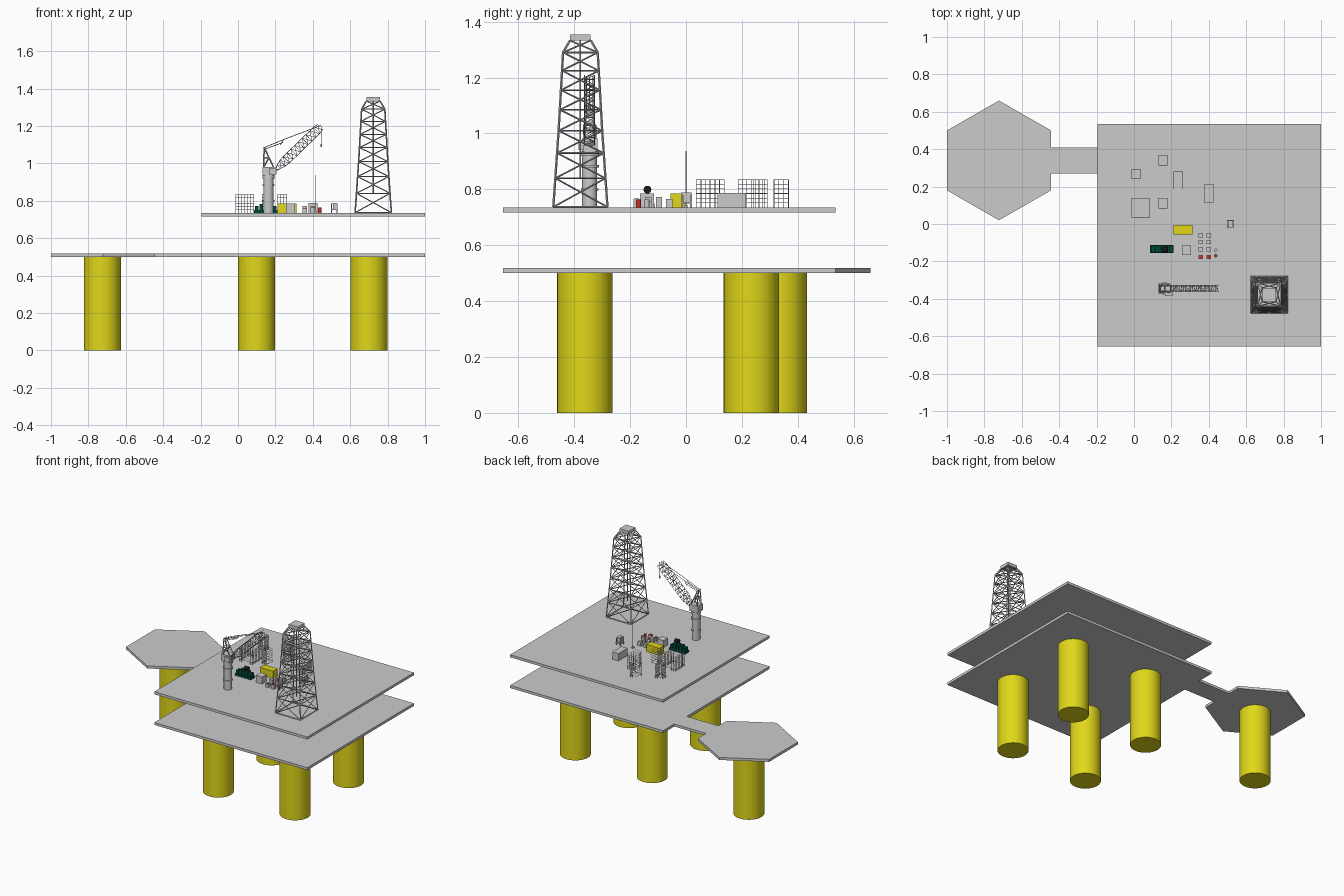
import bpy, bmesh, math
from mathutils import Vector

if "Cube" in bpy.data.objects:
    bpy.data.objects.remove(bpy.data.objects["Cube"])

def material(name, c):
    m = bpy.data.materials.new(name)
    m.diffuse_color = (*c, 1)
    m.use_nodes = True
    m.node_tree.nodes["Principled BSDF"].inputs["Base Color"].default_value = m.diffuse_color
    return m

YELLOW = material("yellow", (0.75, 0.68, 0.01))
GREEN = material("dark_green", (0.0, 0.07, 0.045))
BLACK = material("black", (0.01, 0.01, 0.01))
RED = material("red", (0.6, 0.03, 0.02))
DECK = 0.735

def finish(name, bm, mat=None, smooth=False):
    me = bpy.data.meshes.new(name)
    bmesh.ops.recalc_face_normals(bm, faces=bm.faces)
    bm.to_mesh(me)
    bm.free()
    ob = bpy.data.objects.new(name, me)
    bpy.context.collection.objects.link(ob)
    if mat:
        me.materials.append(mat)
    if smooth:
        bpy.context.view_layer.objects.active = ob
        ob.select_set(True)
        bpy.ops.object.shade_smooth_by_angle(angle=math.radians(35))
        ob.select_set(False)
    return ob

def add_box(bm, lo, hi):
    vs = bmesh.ops.create_cube(bm, size=1)["verts"]
    for v in vs:
        v.co = Vector([(a + b) / 2 + c * (b - a) for a, b, c in zip(lo, hi, v.co)])

def box(name, x0, x1, y0, y1, z0, z1, mat=None):
    bm = bmesh.new()
    add_box(bm, (x0, y0, z0), (x1, y1, z1))
    return finish(name, bm, mat)

def add_rod(bm, a, b, r, n=4):
    a, b = Vector(a), Vector(b)
    d = b - a
    vs = bmesh.ops.create_cone(bm, cap_ends=True, segments=n, radius1=r, radius2=r, depth=d.length)["verts"]
    q = Vector((0, 0, 1)).rotation_difference(d)
    for v in vs:
        v.co = q @ v.co + (a + b) / 2

def rods(name, pairs, r, n=4, mat=None, smooth=False):
    bm = bmesh.new()
    for a, b in pairs:
        add_rod(bm, a, b, r, n)
    return finish(name, bm, mat, smooth)

def prism(name, pts, z0, z1):
    bm = bmesh.new()
    f = bm.faces.new([bm.verts.new((x, y, z0)) for x, y in pts])
    g = bmesh.ops.extrude_face_region(bm, geom=[f])["geom"]
    bmesh.ops.translate(bm, vec=(0, 0, z1 - z0), verts=[v for v in g if isinstance(v, bmesh.types.BMVert)])
    return finish(name, bm)

# Decks: square upper, lower joined to a hexagonal landing by a bridge
box("upper_deck", -0.195, 1.0, -0.655, 0.535, 0.717, DECK)
prism("lower_deck", [(-0.195, -0.655), (1, -0.655), (1, 0.535), (-0.195, 0.535), (-0.195, 0.41),
      (-0.443, 0.41), (-0.443, 0.5), (-0.722, 0.66), (-1, 0.5), (-1, 0.18), (-0.722, 0.02),
      (-0.443, 0.18), (-0.443, 0.27), (-0.195, 0.27)], 0.5, 0.518)

# Legs
for i, (x, y) in enumerate([(0.1, -0.362), (0.7, -0.362), (0.1, 0.234), (0.7, 0.234), (-0.725, 0.334)]):
    rods(f"leg_{i+1}", [((x, y, 0), (x, y, 0.5))], 0.099, 48, YELLOW, True)

# Derrick: tapering four-sided lattice
DX, DY = 0.723, -0.378
def half(z):
    prof = [(DECK, 0.097), (1.01, 0.078), (1.29, 0.062), (1.335, 0.036)]
    for (z0, w0), (z1, w1) in zip(prof, prof[1:]):
        if z <= z1:
            return w0 + (w1 - w0) * (z - z0) / (z1 - z0)
    return prof[-1][1]

def ring(z):
    w = half(z)
    return [Vector((DX + sx * w, DY + sy * w, z)) for sx, sy in [(-1, -1), (1, -1), (1, 1), (-1, 1)]]

levels = [0.737, 0.84, 0.93, 1.01, 1.085, 1.155, 1.225, 1.29, 1.333]
legs, braces = [], []
for z0, z1 in zip(levels, levels[1:]):
    a, b = ring(z0), ring(z1)
    for i in range(4):
        j = (i + 1) % 4
        legs.append((a[i], b[i]))
        braces += [(a[i], a[j]), (a[i], b[j]), (a[j], b[i])]
rods("derrick_legs", legs, 0.0042)
rods("derrick_braces", braces, 0.003)
box("derrick_crown", DX - 0.037, DX + 0.037, DY - 0.037, DY + 0.037, 1.332, 1.355)
rods("drill_pipe", [((DX, DY, 0.84), (DX, DY, 1.335))], 0.003, 8)

# Crane: pedestal, cab, A-frame, lattice boom, stays, hook
CX, CY = 0.163, -0.345
bm = bmesh.new()
for z0, z1, r in [(DECK, 0.93, 0.027), (0.795, 0.803, 0.031), (0.878, 0.888, 0.033), (0.92, 0.935, 0.033)]:
    add_rod(bm, (CX, CY, z0), (CX, CY, z1), r, 24)
finish("crane_pedestal", bm, None, True)
bm = bmesh.new()
add_box(bm, (0.13, CY - 0.028, 0.935), (0.195, CY + 0.028, 0.982))
add_box(bm, (0.165, CY - 0.04, 0.94), (0.205, CY - 0.02, 0.975))
finish("crane_cab", bm)
frame = []
for s in (-0.02, 0.02):
    y = CY + s
    top = (0.14, CY + s * 0.6, 1.085)
    frame += [((0.137, y, 0.98), top), ((0.19, y, 0.98), top), ((0.137, y, 1.03), (0.167, y, 1.03)),
              ((0.137, y, 0.98), (0.165, y, 1.03))]
for x, z in [(0.137, 1.03), (0.165, 1.03), (0.14, 1.085)]:
    frame.append(((x, CY - 0.02, z), (x, CY + 0.02, z)))
rods("crane_frame", frame, 0.004)
A, B = Vector((0.198, CY, 0.962)), Vector((0.44, CY, 1.195))
up = Vector((-0.69, 0, 0.72))
N = 12
def section(t):
    h = 0.004 + 0.02 * min(1, t * 5, (1.15 - t) * 5)
    c = A.lerp(B, t)
    return [c + up * (h * u) + Vector((0, 0.018 * v, 0)) for u, v in [(-1, -1), (1, -1), (1, 1), (-1, 1)]]
chords, lace = [], []
for k in range(N):
    a, b = section(k / N), section((k + 1) / N)
    for i in range(4):
        j = (i + 1) % 4
        chords.append((a[i], b[i]))
        lace += [(a[i], a[j]), (a[i], b[j]) if k % 2 else (a[j], b[i])]
rods("boom_chords", chords, 0.0018)
rods("boom_lacing", lace, 0.0013)
stays = []
for s in (-0.012, 0.012):
    y = CY + s
    stays += [((0.14, y, 1.085), (0.245, y, 1.128)), ((0.245, y, 1.128), (0.443, y, 1.203)),
              ((0.14, y, 1.075), (0.24, y, 1.112)), ((0.245, y, 1.128), (0.225, y, 1.10))]
rods("boom_stays", stays, 0.002)
rods("hook_line", [((0.445, CY, 1.2), (0.445, CY, 1.1))], 0.0018)
rods("hook_block", [((0.445, CY, 1.105), (0.445, CY, 1.088))], 0.005, 8)

# Generator with ribs and a dark drum on top
bm = bmesh.new()
add_box(bm, (0.085, -0.156, DECK), (0.21, -0.112, 0.75))
for i in range(5):
    x = 0.09 + i * 0.024
    add_box(bm, (x, -0.152, 0.75), (x + 0.019, -0.116, 0.782 if i % 4 else 0.772))
finish("generator", bm, GREEN)
rods("generator_drum", [((0.15, -0.138, 0.799), (0.18, -0.138, 0.799))], 0.014, 16, BLACK, True)

# Containers and cabins
box("yellow_container", 0.21, 0.312, -0.055, -0.005, DECK, 0.786, YELLOW)
box("grey_cabin", 0.256, 0.304, -0.165, -0.115, DECK, 0.785)
box("long_container", 0.377, 0.425, 0.113, 0.215, DECK, 0.787)
bm = bmesh.new()
add_box(bm, (0.498, -0.018, 0.75), (0.535, 0.022, 0.755))
add_box(bm, (0.505, -0.018, 0.78), (0.53, 0.02, 0.788))
for x in (0.5, 0.53):
    for y in (-0.015, 0.018):
        add_box(bm, (x - 0.003, y - 0.003, DECK), (x + 0.003, y + 0.003, 0.785))
add_box(bm, (0.508, -0.01, 0.755), (0.526, 0.014, 0.78))
finish("tank_skid", bm)
rods("mast", [((0.415, 0, DECK), (0.415, 0, 0.937))], 0.0017, 6)
box("mast_base", 0.408, 0.422, -0.007, 0.007, DECK, 0.742)

# Stacked supplies
for r, y in enumerate([-0.06, -0.097, -0.135, -0.177]):
    for c, x in enumerate([0.357, 0.4]):
        h = 0.022 + 0.008 * ((r + c) % 3)
        box(f"supply_box_{r}_{c}", x - 0.012, x + 0.012, y - 0.011, y + 0.011, DECK, DECK + h)
        if r == 3:
            box(f"red_lid_{c}", x - 0.01, x + 0.008, y - 0.008, y + 0.008, DECK + h, DECK + h + 0.003, RED)
for i, y in enumerate([-0.14, -0.17]):
    rods(f"barrel_{i}", [((0.437, y, DECK), (0.437, y, DECK + 0.028))], 0.009, 12, RED if i else None, True)

# Scaffolds: open boxes of thin pipe grid
def scaffold(name, x0, x1, y0, y1, h=0.1, step=0.0165):
    nx, ny, nz = [max(2, round(d / step)) for d in (x1 - x0, y1 - y0, h)]
    p = []
    for x in (x0, x1):
        p += [((x, y0 + (y1 - y0) * i / ny, DECK), (x, y0 + (y1 - y0) * i / ny, DECK + h)) for i in range(ny + 1)]
        p += [((x, y0, DECK + h * k / nz), (x, y1, DECK + h * k / nz)) for k in range(1, nz + 1)]
    for y in (y0, y1):
        p += [((x0 + (x1 - x0) * i / nx, y, DECK), (x0 + (x1 - x0) * i / nx, y, DECK + h)) for i in range(1, nx)]
        p += [((x0, y, DECK + h * k / nz), (x1, y, DECK + h * k / nz)) for k in range(1, nz + 1)]
    rods(name, p, 0.0011)

scaffold("scaffold_west", -0.012, 0.085, 0.037, 0.137)
scaffold("scaffold_northwest", -0.012, 0.036, 0.243, 0.291)
scaffold("scaffold_north", 0.13, 0.178, 0.315, 0.367)
scaffold("scaffold_middle", 0.13, 0.178, 0.085, 0.137)
scaffold("scaffold_east", 0.212, 0.26, 0.187, 0.28)
